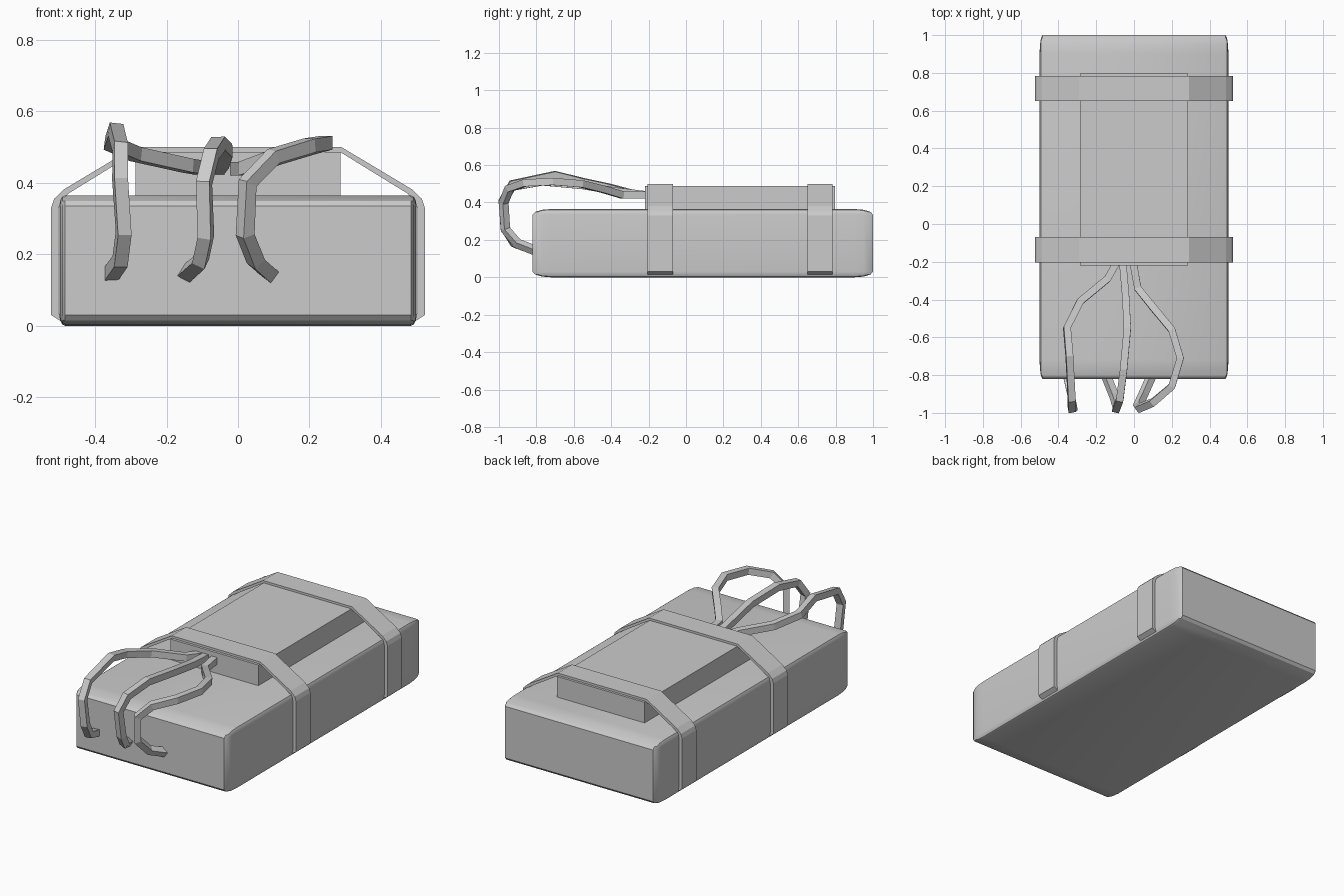
import bpy, bmesh, math
from mathutils import Vector

if "Cube" in bpy.data.objects:
    bpy.data.objects.remove(bpy.data.objects["Cube"])


def add_object(name, bm):
    bmesh.ops.recalc_face_normals(bm, faces=bm.faces)
    mesh = bpy.data.meshes.new(name)
    bm.to_mesh(mesh)
    bm.free()
    ob = bpy.data.objects.new(name, mesh)
    bpy.context.collection.objects.link(ob)
    return ob


def block(name, lo, hi, bevel=None):
    """Box between two corners; bevel gives the rounding size per axis."""
    lo, hi = Vector(lo), Vector(hi)
    size, mid = hi - lo, (hi + lo) / 2
    b = Vector(bevel) if bevel else Vector((1, 1, 1))
    bm = bmesh.new()
    bmesh.ops.create_cube(bm, size=1)
    for v in bm.verts:
        v.co = Vector(v.co[i] * size[i] / b[i] for i in range(3))
    if bevel:
        bmesh.ops.bevel(bm, geom=bm.edges[:], offset=1, segments=3,
                        profile=0.5, affect='EDGES')
    for v in bm.verts:
        v.co = Vector(v.co[i] * b[i] for i in range(3)) + mid
    return add_object(name, bm)


def strap(name, y0, y1):
    """Ribbon wrapped over the sides and top, open underneath."""
    outer = [(0.48, 0.003), (0.523, 0.03), (0.523, 0.33), (0.515, 0.355),
             (0.487, 0.382), (0.29, 0.5)]
    inner = [(0.48, 0.02), (0.503, 0.035), (0.503, 0.325), (0.497, 0.345),
             (0.475, 0.37), (0.285, 0.487)]
    loops = [p + [(-x, z) for x, z in reversed(p)] for p in (outer, inner)]
    bm = bmesh.new()
    rings = [[bm.verts.new((x, y, z)) for x, z in loop]
             for loop, y in ((loops[0], y0), (loops[0], y1),
                             (loops[1], y1), (loops[1], y0))]
    for a, b in zip(rings, rings[1:] + rings[:1]):
        for i in range(len(a) - 1):
            bm.faces.new((a[i], a[i + 1], b[i + 1], b[i]))
    for end in (0, -1):
        bm.faces.new([r[end] for r in rings])
    return add_object(name, bm)


def cable(name, points):
    """Four-sided low-poly tube along a path."""
    curve = bpy.data.curves.new(name, 'CURVE')
    curve.dimensions = '3D'
    curve.bevel_depth = 0.027
    curve.bevel_resolution = 0
    curve.use_fill_caps = True
    s = curve.splines.new('POLY')
    s.points.add(len(points) - 1)
    for p, co in zip(s.points, points):
        p.co = (*co, 1)
        p.tilt = math.radians(45)
    s.use_smooth = False
    ob = bpy.data.objects.new(name, curve)
    bpy.context.collection.objects.link(ob)
    return ob


# Main slab with softly rounded edges
body = block("main_body", (-0.5, -0.82, 0), (0.5, 1.0, 0.365), (0.016, 0.1, 0.03))
bpy.context.view_layer.objects.active = body
body.select_set(True)
bpy.ops.object.shade_smooth_by_angle(angle=math.radians(30))

# Raised box held down by two straps
block("top_box", (-0.287, -0.22, 0.355), (0.287, 0.797, 0.487))
strap("front_strap", -0.205, -0.07)
strap("rear_strap", 0.65, 0.783)

# Cables looping from the box over the front edge
cable("left_cable", [
    (-0.09, -0.2, 0.44), (-0.14, -0.29, 0.448), (-0.285, -0.41, 0.48),
    (-0.355, -0.55, 0.51), (-0.342, -0.7, 0.548), (-0.33, -0.93, 0.5),
    (-0.33, -0.98, 0.41), (-0.32, -0.97, 0.26), (-0.33, -0.92, 0.18),
    (-0.355, -0.81, 0.145)])
cable("middle_cable", [
    (-0.06, -0.2, 0.44), (-0.045, -0.37, 0.46), (-0.035, -0.55, 0.49),
    (-0.055, -0.77, 0.51), (-0.075, -0.93, 0.48), (-0.095, -0.98, 0.4),
    (-0.09, -0.96, 0.25), (-0.105, -0.91, 0.18), (-0.145, -0.81, 0.145)])
cable("right_cable", [
    (-0.005, -0.2, 0.44), (0.02, -0.34, 0.44), (0.1, -0.44, 0.47),
    (0.2, -0.56, 0.5), (0.245, -0.71, 0.512), (0.2, -0.86, 0.505),
    (0.1, -0.945, 0.475), (0.027, -0.975, 0.4), (0.02, -0.965, 0.255),
    (0.05, -0.9, 0.18), (0.09, -0.81, 0.145)])
